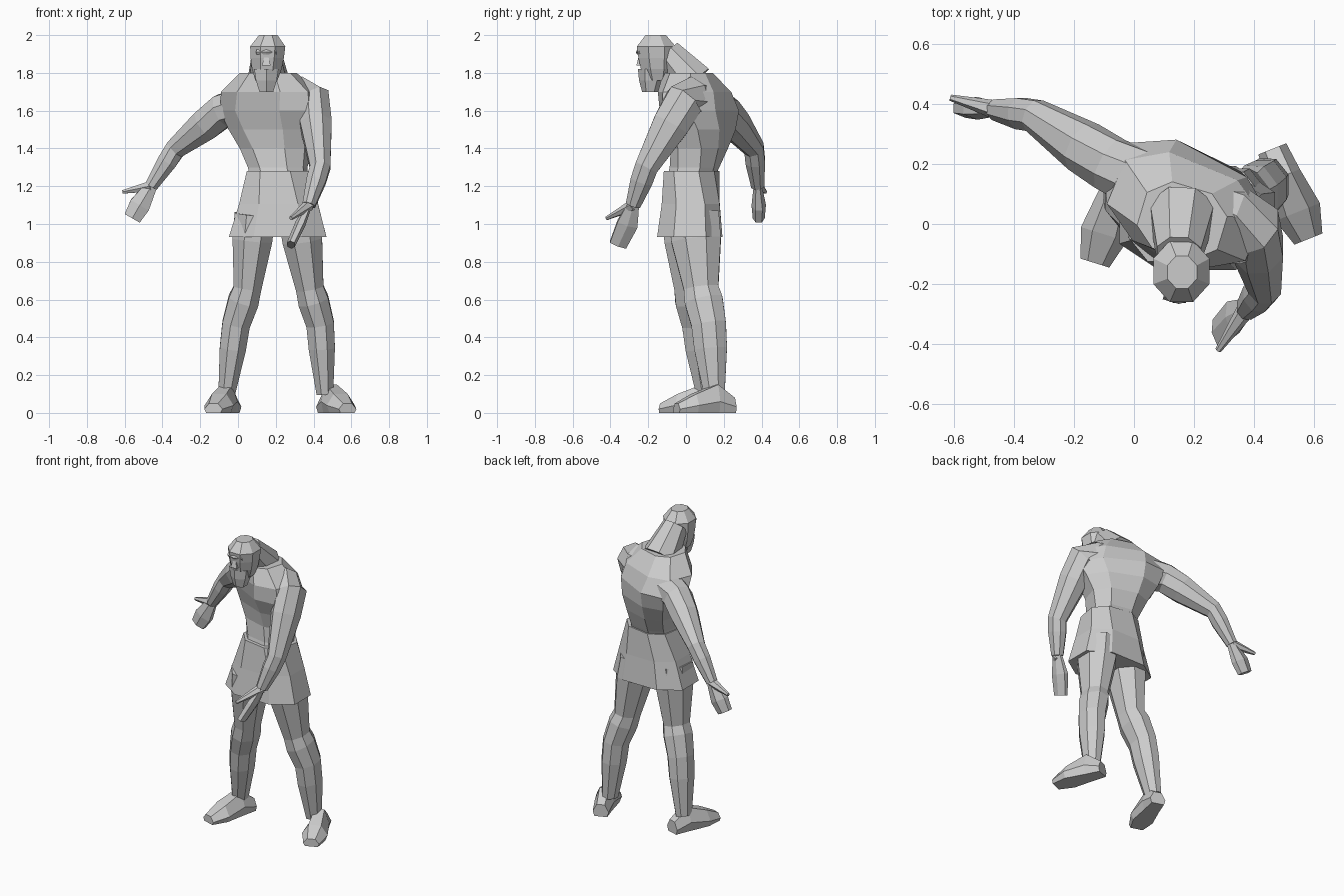
import bpy, bmesh, math
from mathutils import Vector

default_cube = bpy.data.objects.get("Cube")
if default_cube:
    bpy.data.objects.remove(default_cube, do_unlink=True)

tone = (.6, .6, .6, 1)
grey = bpy.data.materials.new("clay_grey")
grey.use_nodes = True
grey.diffuse_color = tone
grey.node_tree.nodes["Principled BSDF"].inputs["Base Color"].default_value = tone

UP = Vector((0, 0, 1))
SIDEWAYS = Vector((1, 0, 0))
FORE_AFT = Vector((0, 1, 0))


def skin(name, rings):
    """Bridge equal-sized point rings into one closed flat-shaded part."""
    bm = bmesh.new()
    loops = [[bm.verts.new(point) for point in ring] for ring in rings]
    for lower, upper in zip(loops, loops[1:]):
        for i in range(len(lower)):
            bm.faces.new((lower[i - 1], lower[i], upper[i], upper[i - 1]))
    bm.faces.new(loops[0])
    bm.faces.new(loops[-1])
    bmesh.ops.recalc_face_normals(bm, faces=bm.faces)
    mesh = bpy.data.meshes.new(name)
    bm.to_mesh(mesh)
    bm.free()
    mesh.materials.append(grey)
    part = bpy.data.objects.new(name, mesh)
    bpy.context.collection.objects.link(part)


def oval(center, across, along, width, depth, sides, power=1):
    """Faceted ellipse with a flat facing each axis; a low power makes it boxier."""
    def rounded(value):
        return math.copysign(abs(value) ** power, value)
    ring = []
    for i in range(sides):
        angle = math.tau * (i + .5) / sides
        offset = across * rounded(math.cos(angle)) * width + along * rounded(math.sin(angle)) * depth
        ring.append(center + offset * 1.06)
    return ring


def stack(name, low, high, widths, bow=0, twist=0, base=0, slope=1, power=1, sides=8):
    """Level rings from low to high; the spine bows back and twists most at the chest."""
    low, high = Vector(low), Vector(high)
    rings = []
    for i, width in enumerate(widths):
        t = i / (len(widths) - 1)
        center = low.lerp(high, t) + FORE_AFT * bow * math.sin(math.pi * t)
        yaw = -math.radians(twist) * max(0, 1 - 2 * abs(center.z - 1.6))
        across = SIDEWAYS * math.cos(yaw) + FORE_AFT * math.sin(yaw)
        depth = base + slope * width
        rings.append(oval(center, across, UP.cross(across), width, depth, sides, power))
    skin(name, rings)


def limb(name, joints, radii, across, depth=1, swell=1, sides=8):
    """Tube through the joints, with a muscle ring a third of the way down each bone."""
    joints = [Vector(joint) for joint in joints]
    stations = [(joints[0], radii[0])]
    for i in range(1, len(joints)):
        belly = joints[i - 1].lerp(joints[i], .35)
        thickness = radii[i - 1] + (radii[i] - radii[i - 1]) * .35
        stations += [(belly, thickness * swell), (joints[i], radii[i])]
    rings = []
    for i, (center, radius) in enumerate(stations):
        before = stations[max(i - 1, 0)][0]
        after = stations[min(i + 1, len(stations) - 1)][0]
        tangent = (after - before).normalized()
        u = (across - tangent * across.dot(tangent)).normalized()
        rings.append(oval(center, u, tangent.cross(u), radius, radius * depth, sides))
    skin(name, rings)


def foot(name, heel, toe):
    """Flat-soled wedge from heel to toe, highest at the ankle."""
    heel, toe = Vector(heel), Vector(toe)
    side = (toe - heel).normalized().cross(UP)
    half_section = ((.8, 0), (1, .4), (.5, 1))
    rings = []
    for t, width, height in ((0, .05, .08), (.3, .06, .15), (.7, .08, .1), (1, .05, .05)):
        outer = [(side * w * width, UP * h * height) for w, h in half_section]
        center = heel.lerp(toe, t)
        rings.append([center + s + h for s, h in outer]
                     + [center - s + h for s, h in reversed(outer)])
    skin(name, rings)


# Hunched torso and the flared kilt
body = dict(twist=28, slope=.4, power=.8)
stack("torso", (.22, .01, 1.2), (.16, .01, 1.8),
      (.14, .15, .18, .23, .27, .25, .14), bow=.07, base=.06, **body)
stack("kilt", (.21, .02, .93), (.22, .03, 1.28), (.26, .21, .165), base=.07, **body)

# Neck leaning into the head, then beard, nose and brow
limb("neck", [(.16, .04, 1.75), (.15, -.1, 1.91)], (.11, .075), SIDEWAYS)
stack("head", (.15, -.15, 1.76), (.16, -.16, 2), (.06, .08, .09, .095, .05), slope=1.1)
stack("beard", (.15, -.19, 1.7), (.15, -.18, 1.82), (.04, .06, .07), sides=6)
stack("nose", (.15, -.24, 1.84), (.15, -.24, 1.9), (.03, .01), sides=4)
limb("brow", [(.15 + .05 * s, -.25 + .015 * abs(s), 1.91) for s in (-1, 0, 1)],
     [.015] * 3, UP, sides=6)

# Legs and feet
leg_radii = (.11, .075, .075, .045)
leg_shape = dict(across=SIDEWAYS, depth=1.25, swell=1.1)
limb("left_leg", [(.32, .04, 1.05), (.38, .08, .66), (.435, .12, .47), (.46, .15, .1)],
     leg_radii, **leg_shape)
limb("right_leg", [(.09, .01, 1.05), (.05, .03, .66), (-.01, .07, .47), (-.06, .11, .1)],
     leg_radii, **leg_shape)
foot("left_foot", (.46, .25, 0), (.58, -.05, 0))
foot("right_foot", (-.03, .19, 0), (-.13, -.13, 0))

# Arms: the left hangs forward, the right reaches out and back
arm_radii = (.09, .09, .055, .035)
left_wrist = (.375, -.28, 1.1)
right_wrist = (-.46, .38, 1.2)
limb("left_arm", [(.28, .05, 1.67), (.4, -.01, 1.65), (.435, -.21, 1.3), left_wrist],
     arm_radii, SIDEWAYS, depth=1.15, swell=1.1)
limb("right_arm", [(.08, .12, 1.63), (-.08, .2, 1.6), (-.33, .36, 1.4), right_wrist],
     arm_radii, FORE_AFT, swell=1.1)

# Hands: flat palms with a pointed thumb
palm_radii = (.035, .06, .05)
thumb_radii = (.03, .01)
limb("left_hand", [left_wrist, (.33, -.31, 1), (.28, -.36, .89)],
     palm_radii, FORE_AFT, depth=.45, sides=6)
limb("left_thumb", [left_wrist, (.28, -.42, 1.03)], thumb_radii, UP, sides=6)
limb("right_hand", [right_wrist, (-.52, .385, 1.1), (-.56, .385, 1.03)],
     palm_radii, SIDEWAYS, depth=.6, sides=6)
limb("right_thumb", [right_wrist, (-.61, .42, 1.17)], thumb_radii, UP, sides=6)
